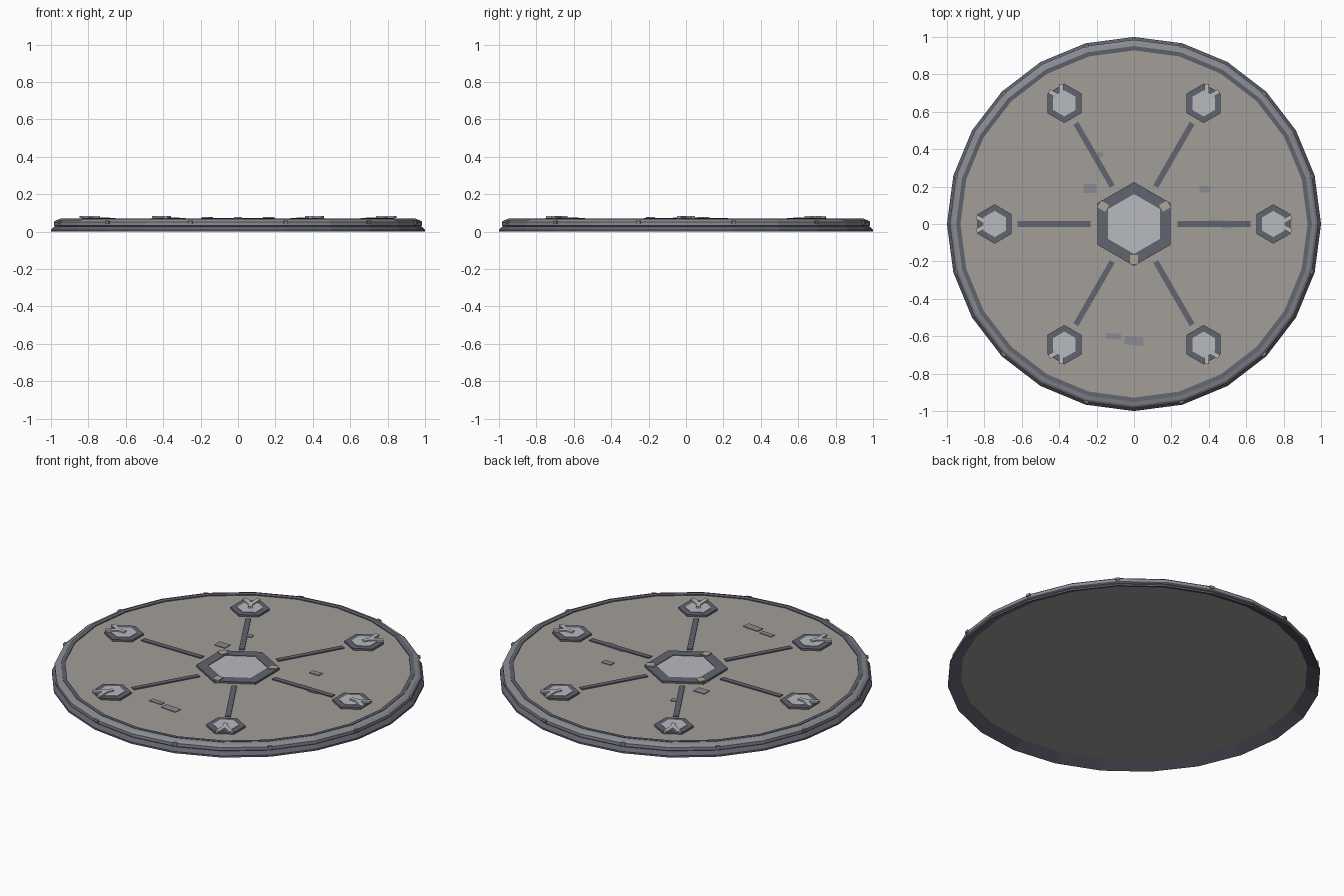
import bpy, bmesh
from math import pi, cos, sin, radians
from mathutils import Matrix

if "Cube" in bpy.data.objects:
    bpy.data.objects.remove(bpy.data.objects["Cube"])


def material(name, rgb):
    m = bpy.data.materials.new(name)
    m.diffuse_color = (*rgb, 1)
    m.use_nodes = True
    m.node_tree.nodes["Principled BSDF"].inputs["Base Color"].default_value = m.diffuse_color
    return m


STONE = material("warm_stone", (0.36, 0.345, 0.32))
DARK = material("dark_metal", (0.12, 0.125, 0.16))
STEEL = material("steel", (0.25, 0.26, 0.29))
LIGHT = material("light_panel", (0.48, 0.49, 0.51))
TAN = material("tan_clip", (0.42, 0.38, 0.31))


def finish(bm, name, mat):
    bmesh.ops.recalc_face_normals(bm, faces=bm.faces)
    me = bpy.data.meshes.new(name)
    bm.to_mesh(me)
    bm.free()
    me.materials.append(mat)
    ob = bpy.data.objects.new(name, me)
    bpy.context.collection.objects.link(ob)
    return ob


def ring(name, profile, sides, mat, centre=(0, 0), start=0.0):
    """Revolve a closed (radius, z) profile."""
    bm = bmesh.new()
    loops = []
    for i in range(sides):
        a = start + 2 * pi * i / sides
        loops.append([bm.verts.new((centre[0] + r * cos(a), centre[1] + r * sin(a), z))
                      for r, z in profile])
    n = len(profile)
    for i in range(sides):
        p, q = loops[i], loops[(i + 1) % sides]
        for j in range(n):
            k = (j + 1) % n
            bm.faces.new((p[j], q[j], q[k], p[k]))
    return finish(bm, name, mat)


def prism(name, r, z0, z1, sides, mat, centre=(0, 0), start=0.0):
    """Capped straight prism."""
    bm = bmesh.new()
    rows = [[bm.verts.new((centre[0] + r * cos(start + 2 * pi * i / sides),
                           centre[1] + r * sin(start + 2 * pi * i / sides), z))
             for i in range(sides)] for z in (z0, z1)]
    for i in range(sides):
        k = (i + 1) % sides
        bm.faces.new((rows[0][i], rows[0][k], rows[1][k], rows[1][i]))
    bm.faces.new(rows[0])
    bm.faces.new(rows[1])
    return finish(bm, name, mat)


def box(name, x, y, z0, z1, length, width, angle, mat):
    bm = bmesh.new()
    m = (Matrix.Translation((x, y, (z0 + z1) / 2)) @ Matrix.Rotation(angle, 4, 'Z')
         @ Matrix.Diagonal((length, width, z1 - z0, 1)))
    bmesh.ops.create_cube(bm, size=1, matrix=m)
    return finish(bm, name, mat)


# floor disc, its underside recessed inside the rim
prism("floor_disc", 0.932, 0.034, 0.063, 24, STONE)

# stepped outer rim, hollowed underneath towards the disc
ring("base_rim", [(0.93, 0.034), (1.0, 0.0), (1.0, 0.010), (0.985, 0.026), (0.96, 0.034)], 24, DARK)
ring("outer_band", [(0.95, 0.030), (0.975, 0.026), (0.985, 0.034), (0.985, 0.052),
                    (0.972, 0.062), (0.950, 0.068)], 24, STEEL)
ring("inner_trim", [(0.928, 0.036), (0.951, 0.034), (0.951, 0.070), (0.928, 0.068)], 24, DARK)

# small bolts around the rim
for i in range(12):
    a = radians(15 + 30 * i)
    box("rim_bolt", 0.980 * cos(a), 0.980 * sin(a), 0.042, 0.056, 0.022, 0.024, a, STEEL)

# central hexagon
ring("centre_frame", [(0.224, 0.06), (0.224, 0.074), (0.160, 0.074), (0.160, 0.06)],
     6, DARK, start=pi / 2)
prism("centre_panel", 0.162, 0.06, 0.071, 6, LIGHT, start=pi / 2)
for deg in (30, 150, 270):
    a = radians(deg)
    box("centre_clip", 0.19 * cos(a), 0.19 * sin(a), 0.066, 0.079, 0.048, 0.042, a, TAN)

# six spokes, each ending in a hexagonal socket with a forked latch
for i in range(6):
    a = pi / 3 * i
    c, s = cos(a), sin(a)
    box("spoke", 0.427 * c, 0.427 * s, 0.060, 0.069, 0.39, 0.03, a, DARK)
    p = (0.745 * c, 0.745 * s)
    ring("socket_frame", [(0.105, 0.06), (0.105, 0.074), (0.068, 0.074), (0.068, 0.06)],
         6, DARK, p, pi / 2)
    prism("socket_panel", 0.070, 0.06, 0.077, 6, LIGHT, p, pi / 2)
    for dr, dt, turn, length in ((0.062, 0.018, 30, 0.08), (0.062, -0.018, -30, 0.08),
                                 (0.018, 0.0, 0, 0.05)):
        box("latch_arm", p[0] + dr * c - dt * s, p[1] + dr * s + dt * c,
            0.074, 0.084, length, 0.024, a + radians(turn), LIGHT)

# loose worn patches on the floor
for x, y, l, w, deg in ((-0.235, 0.19, 0.07, 0.05, 0), (0.38, 0.185, 0.06, 0.035, 0),
                        (-0.11, -0.60, 0.08, 0.03, -3), (0.0, -0.625, 0.10, 0.045, -5),
                        (-0.18, 0.37, 0.03, 0.03, 20), (0.46, 0.01, 0.12, 0.02, -3),
                        (0.50, -0.015, 0.06, 0.02, 0)):
    box("worn_patch", x, y, 0.062, 0.067, l, w, radians(deg), STEEL)
